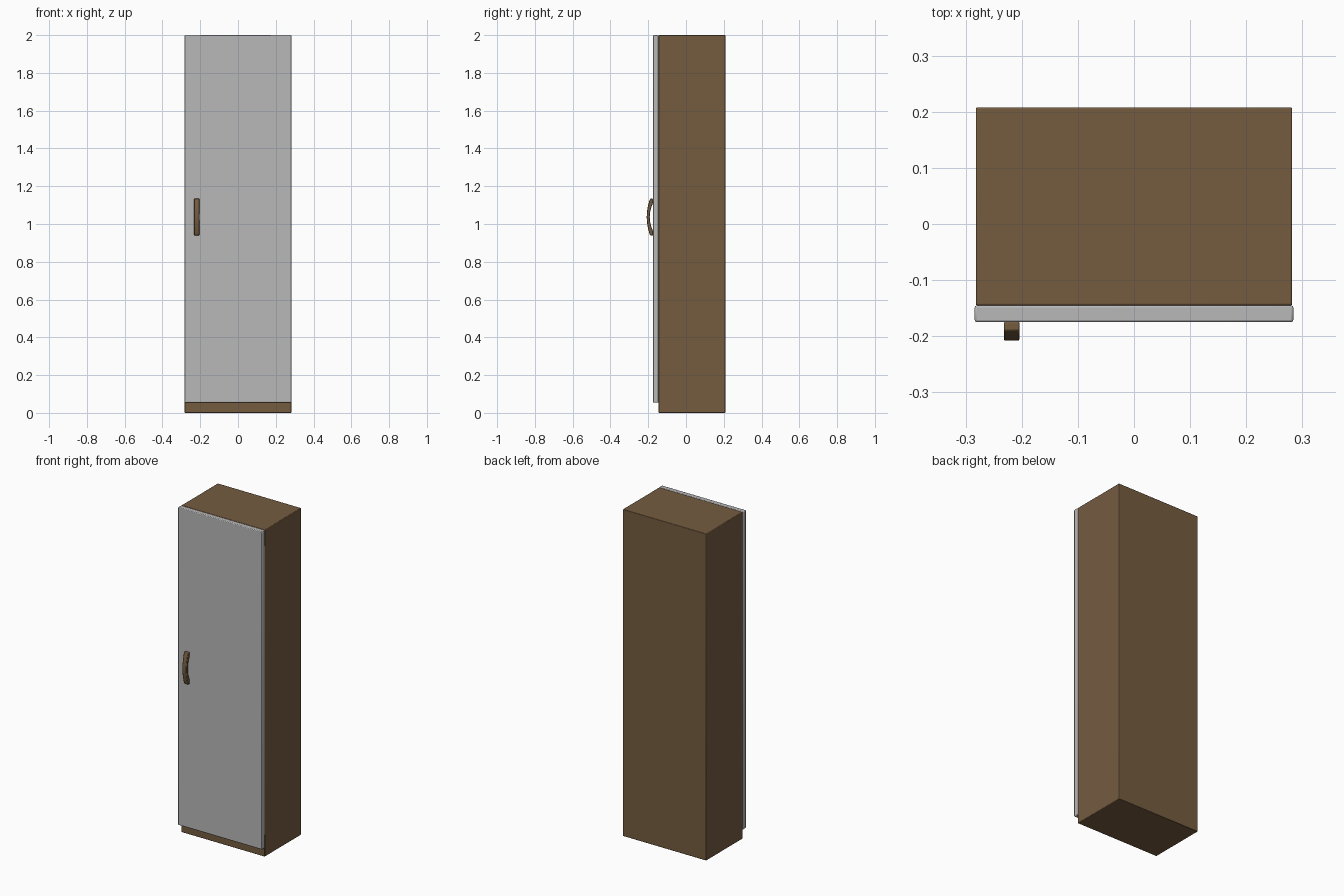
import bpy, bmesh, math

if "Cube" in bpy.data.objects:
    bpy.data.objects.remove(bpy.data.objects["Cube"])


def material(name, rgb):
    m = bpy.data.materials.new(name)
    m.diffuse_color = (*rgb, 1.0)
    m.use_nodes = True
    m.node_tree.nodes["Principled BSDF"].inputs["Base Color"].default_value = m.diffuse_color
    return m


WOOD = material("brown wood", (0.176, 0.107, 0.051))
GREY = material("light grey", (0.48, 0.48, 0.48))


def finish(name, bm, mat, bevel):
    bmesh.ops.recalc_face_normals(bm, faces=bm.faces)
    me = bpy.data.meshes.new(name)
    bm.to_mesh(me)
    bm.free()
    me.materials.append(mat)
    ob = bpy.data.objects.new(name, me)
    bpy.context.collection.objects.link(ob)
    mod = ob.modifiers.new("soft edges", 'BEVEL')
    mod.width = bevel
    mod.segments = 2
    mod.limit_method = 'ANGLE'
    mod.angle_limit = math.radians(40)
    bpy.ops.object.select_all(action='DESELECT')
    ob.select_set(True)
    bpy.context.view_layer.objects.active = ob
    bpy.ops.object.shade_smooth_by_angle(angle=math.radians(40))
    return ob


def box(name, lo, hi, mat, bevel):
    bm = bmesh.new()
    bmesh.ops.create_cube(bm, size=1)
    for v in bm.verts:
        v.co = [lo[i] if v.co[i] < 0 else hi[i] for i in range(3)]
    return finish(name, bm, mat, bevel)


# Cabinet body and full-height door, leaving the plinth visible below
box("cabinet_body", (-0.282, -0.145, 0), (0.282, 0.208, 2.0), WOOD, 0.003)
box("door", (-0.284, -0.175, 0.055), (0.284, -0.145, 2.0), GREY, 0.004)

# Bowed pull handle: arched side profile extruded across x
N = 12
mid_z = 1.037


def arc(half, y_end, y_mid):
    pts = []
    for i in range(N + 1):
        t = -1 + 2 * i / N
        pts.append((y_end + (y_mid - y_end) * (1 - t * t), mid_z + half * t))
    return pts


outer = arc(0.097, -0.190, -0.208)
inner = arc(0.073, -0.175, -0.192)
profile = outer + [(-0.174, mid_z + 0.097)] + inner[::-1] + [(-0.174, mid_z - 0.097)]
bm = bmesh.new()
face = bm.faces.new([bm.verts.new((-0.232, y, z)) for y, z in profile])
ext = bmesh.ops.extrude_face_region(bm, geom=[face])
bmesh.ops.translate(bm, vec=(0.028, 0, 0),
                    verts=[g for g in ext["geom"] if isinstance(g, bmesh.types.BMVert)])
finish("door_handle", bm, WOOD, 0.003)
